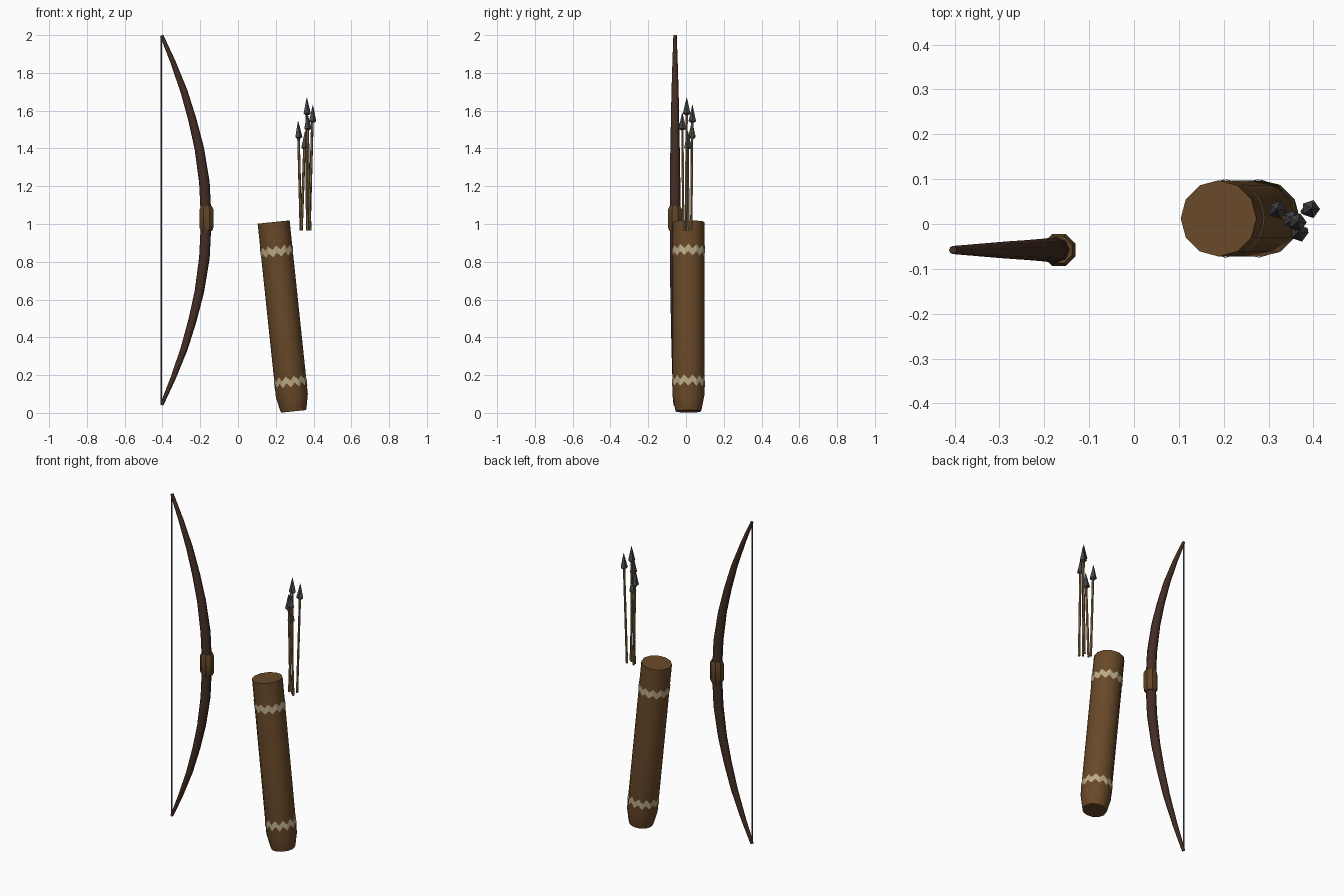
import bpy, bmesh, math
from mathutils import Vector, Matrix

if "Cube" in bpy.data.objects:
    bpy.data.objects.remove(bpy.data.objects["Cube"])


def mat(name, rgb):
    m = bpy.data.materials.new(name)
    m.diffuse_color = (*rgb, 1)
    m.use_nodes = True
    m.node_tree.nodes["Principled BSDF"].inputs["Base Color"].default_value = m.diffuse_color
    return m


LEATHER = mat("brown leather", (0.14, 0.066, 0.022))
WOOD = mat("dark wood", (0.056, 0.026, 0.017))
GRIP = mat("grip leather", (0.115, 0.058, 0.02))
PALE = mat("pale trim", (0.50, 0.40, 0.24))
SHAFT = mat("arrow wood", (0.27, 0.17, 0.07))
IRON = mat("dark iron", (0.065, 0.065, 0.072))
STRING = mat("bow string", (0.085, 0.085, 0.10))


def loft(name, stations, sides, material, smooth=None, phase=0.0):
    """Tube through (point, radius) stations with capped ends."""
    bm = bmesh.new()
    pts = [Vector(p) for p, r in stations]
    rings = []
    for i, (p, r) in enumerate(stations):
        t = (pts[min(i + 1, len(pts) - 1)] - pts[max(i - 1, 0)]).normalized()
        v = Vector((0, 1, 0))
        u = v.cross(t).normalized()
        v = t.cross(u)
        ring = []
        for k in range(sides):
            a = 2 * math.pi * k / sides + phase
            ring.append(bm.verts.new(pts[i] + r * (math.cos(a) * u + math.sin(a) * v)))
        rings.append(ring)
    for a, b in zip(rings, rings[1:]):
        for k in range(sides):
            n = (k + 1) % sides
            bm.faces.new((a[k], a[n], b[n], b[k]))
    bm.faces.new(rings[0][::-1])
    bm.faces.new(rings[-1])
    return finish(name, bm, material, smooth)


def finish(name, bm, material, smooth=None):
    bmesh.ops.recalc_face_normals(bm, faces=bm.faces)
    me = bpy.data.meshes.new(name)
    bm.to_mesh(me)
    bm.free()
    me.materials.append(material)
    ob = bpy.data.objects.new(name, me)
    bpy.context.collection.objects.link(ob)
    if smooth:
        bpy.ops.object.select_all(action='DESELECT')
        ob.select_set(True)
        bpy.context.view_layer.objects.active = ob
        bpy.ops.object.shade_smooth_by_angle(angle=math.radians(smooth))
    return ob


# Bow stave: one limb profile (height above the middle, x, radius) mirrored in z
BY, BZ = -0.058, 1.02
limb = [(0.0, -0.168, 0.028), (0.20, -0.178, 0.028), (0.38, -0.205, 0.025),
        (0.53, -0.241, 0.022), (0.68, -0.285, 0.019), (0.84, -0.345, 0.014),
        (0.978, -0.404, 0.009)]
half = [((x, BY, BZ + h), r) for h, x, r in limb]
lower = [((x, BY, BZ - h), r) for h, x, r in limb[:0:-1]]
loft("bow_stave", lower + half, 8, WOOD, 50)

# Grip wrap
loft("bow_grip", [((-0.167, BY, z), r) for z, r in
                  ((0.962, 0.031), (0.978, 0.039), (1.078, 0.039), (1.094, 0.031))],
     8, GRIP, 35, math.pi / 8)

# Bow string
loft("bow_string", [((-0.406, BY, 0.045), 0.0045), ((-0.406, BY, 1.995), 0.0045)], 6, STRING)

# Quiver body, leaning left
base = Vector((0.294, 0.0125, 0.008))
axis = Vector((-0.1045, 0, 0.9945))
R = 0.085
loft("quiver_body", [(base + axis * d, r) for d, r in
                     ((0, 0.067), (0.025, 0.073), (0.085, R), (0.5, R), (1.008, R))],
     12, LEATHER, 40)

# Zigzag trim bands, one tooth per quiver facet
side = Vector((0, 1, 0)).cross(axis).normalized()


def zigzag_band(name, low, high, tooth):
    bm = bmesh.new()
    cols = []
    for k in range(24):
        a = math.pi * k / 12
        r = (R + 0.002) * (1 if k % 2 == 0 else math.cos(math.pi / 12))
        out = r * (math.cos(a) * side + math.sin(a) * Vector((0, 1, 0)))
        s = tooth if k % 2 else 0
        cols.append([bm.verts.new(base + out + axis * (d + s)) for d in (low, high)])
    for k in range(24):
        a, b = cols[k], cols[(k + 1) % 24]
        bm.faces.new((a[0], b[0], b[1], a[1]))
    finish(name, bm, PALE)


zigzag_band("upper_trim", 0.845, 0.883, -0.022)
zigzag_band("lower_trim", 0.128, 0.164, 0.024)

# Arrows: (tip position, base x, base y)
arrows = [((0.318, 0.032, 1.545), 0.333, 0.028), ((0.364, 0.004, 1.670), 0.366, 0.000),
          ((0.396, 0.034, 1.630), 0.378, 0.028), ((0.366, -0.020, 1.590), 0.382, -0.014),
          ((0.355, 0.010, 1.490), 0.336, 0.012)]
for i, (tip, bx, by) in enumerate(arrows, 1):
    tip, foot = Vector(tip), Vector((bx, by, 0.965))
    d = (tip - foot).normalized()
    loft(f"arrow_shaft_{i}", [(foot, 0.007), (tip - d * 0.07, 0.007)], 6, SHAFT)
    loft(f"arrow_head_{i}", [(tip - d * 0.092, 0.012), (tip - d * 0.085, 0.021),
                             (tip, 0.001)], 5, IRON)
